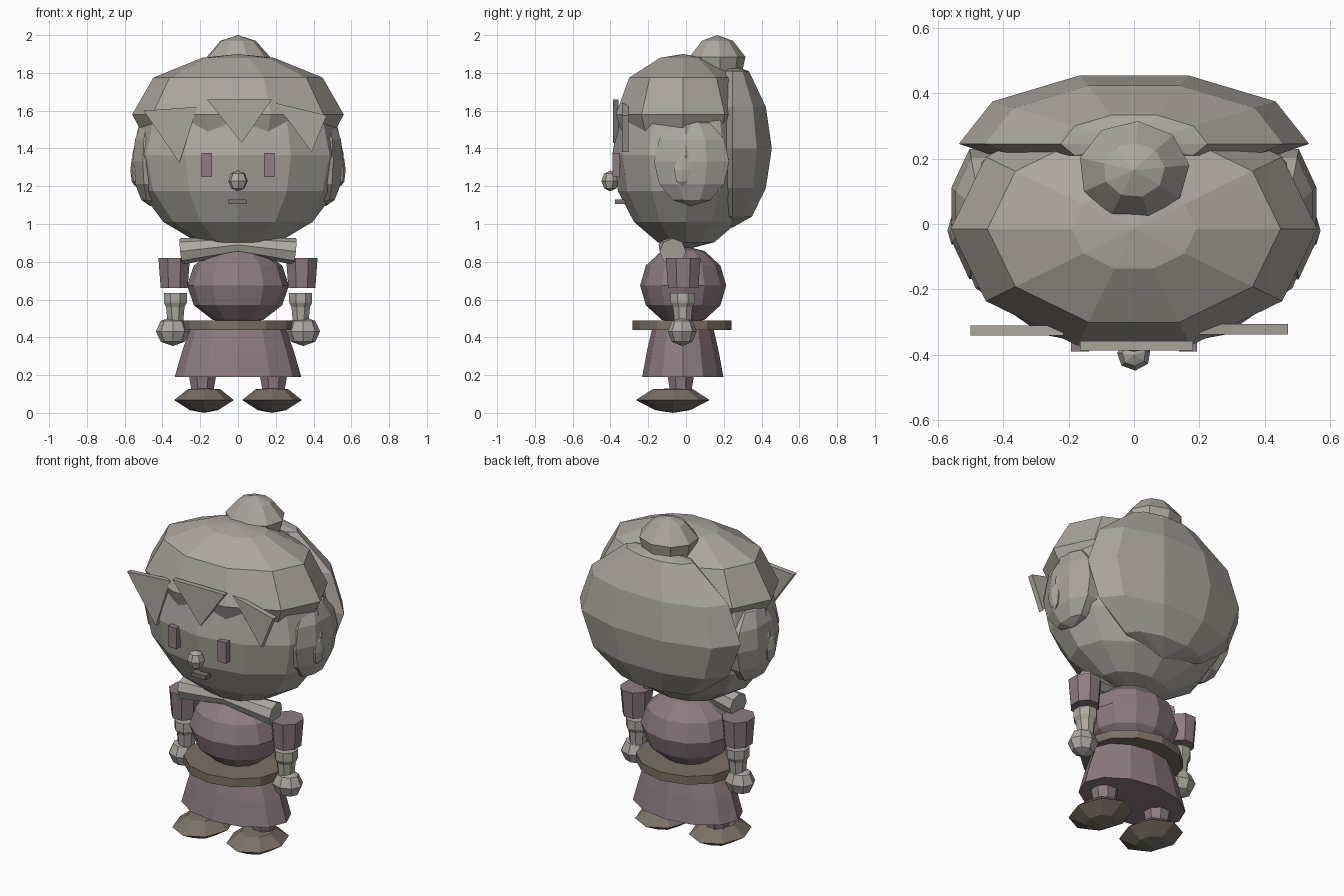
import bpy, bmesh, math
from mathutils import Vector

if "Cube" in bpy.data.objects:
    bpy.data.objects.remove(bpy.data.objects["Cube"])


def mat(name, rgb):
    m = bpy.data.materials.new(name)
    m.diffuse_color = (*rgb, 1)
    m.use_nodes = True
    m.node_tree.nodes["Principled BSDF"].inputs["Base Color"].default_value = m.diffuse_color
    return m


HAIR = mat("ash hair", (0.41, 0.38, 0.34))
SKIN = mat("pale skin", (0.42, 0.40, 0.355))
CLOTH = mat("mauve cloth", (0.27, 0.20, 0.22))
LEATHER = mat("brown leather", (0.20, 0.165, 0.13))


def finish(name, bm, material):
    bmesh.ops.recalc_face_normals(bm, faces=bm.faces)
    me = bpy.data.meshes.new(name)
    bm.to_mesh(me)
    bm.free()
    me.materials.append(material)
    ob = bpy.data.objects.new(name, me)
    bpy.context.collection.objects.link(ob)
    return ob


def lathe(name, material, x, y, rx, ry, profile, n=10, phase=0.0, min_y=None):
    """Elliptical rings from (z, radius factor) pairs, closed at both ends."""
    bm = bmesh.new()
    rings = []
    for z, f in profile:
        count = 1 if f == 0 else n
        ring = []
        for i in range(count):
            a = phase + 2 * math.pi * i / n
            py = y + ry * f * math.sin(a)
            if min_y is not None:
                py = max(py, min_y)
            ring.append(bm.verts.new((x + rx * f * math.cos(a), py, z)))
        rings.append(ring)
    for a, b in zip(rings, rings[1:]):
        for i in range(n):
            j = (i + 1) % n
            if len(a) == 1:
                bm.faces.new((a[0], b[j], b[i]))
            elif len(b) == 1:
                bm.faces.new((a[i], a[j], b[0]))
            else:
                bm.faces.new((a[i], a[j], b[j], b[i]))
    for end in (rings[0], rings[-1]):
        if len(end) > 1:
            bm.faces.new(end)
    return finish(name, bm, material)


def ball(name, material, c, r, n=10, stacks=6, phase=0.0):
    profile = []
    for k in range(stacks + 1):
        t = math.pi * k / stacks
        f = 0 if k in (0, stacks) else math.sin(t)
        profile.append((c[2] - r[2] * math.cos(t), f))
    return lathe(name, material, c[0], c[1], r[0], r[1], profile, n, phase)


def plate(name, material, points, y0, y1):
    """Flat outline in x and z, extruded from y0 to y1."""
    bm = bmesh.new()
    a = [bm.verts.new((x, y0, z)) for x, z in points]
    b = [bm.verts.new((x, y1, z)) for x, z in points]
    bm.faces.new(a)
    bm.faces.new(b[::-1])
    for i in range(len(a)):
        j = (i + 1) % len(a)
        bm.faces.new((a[i], b[i], b[j], a[j]))
    return finish(name, bm, material)


def box(name, material, x0, x1, z0, z1, y0, y1):
    return plate(name, material, [(x0, z0), (x1, z0), (x1, z1), (x0, z1)], y0, y1)


def cone_between(name, material, p, q, r0, r1, n=8):
    p, q = Vector(p), Vector(q)
    bm = bmesh.new()
    bmesh.ops.create_cone(bm, cap_ends=True, segments=n, radius1=r0, radius2=r1,
                          depth=(q - p).length)
    rot = (q - p).to_track_quat('Z', 'Y')
    for v in bm.verts:
        v.co = rot @ v.co + (p + q) / 2
    return finish(name, bm, material)


# Head with hair cap, rear hair and bun
ball("head", SKIN, (0, 0, 1.365), (0.56, 0.39, 0.50), 12, 8)
lathe("hair_cap", HAIR, 0, -0.015, 0.56, 0.375,
      [(1.39, 0.82), (1.58, 1.0), (1.775, 0.80), (1.88, 0.34), (1.90, 0)])
lathe("rear_hair", HAIR, 0, 0.245, 0.535, 0.22,
      [(0.98, 0), (1.04, 0.5), (1.19, 0.85), (1.40, 1.0),
       (1.62, 0.85), (1.81, 0.42), (1.84, 0)], min_y=0.21)
lathe("hair_bun", HAIR, 0, 0.165, 0.17, 0.15,
      [(1.78, 0.85), (1.885, 1.0), (1.97, 0.56), (2.0, 0)], 9, 0.1)

# Fringe points
plate("left_fringe", HAIR, [(-0.50, 1.60), (-0.215, 1.62), (-0.31, 1.325)], -0.34, -0.31)
plate("middle_fringe", HAIR, [(-0.165, 1.66), (0.18, 1.66), (0.02, 1.43)], -0.387, -0.357)
plate("right_fringe", HAIR, [(0.20, 1.64), (0.47, 1.575), (0.39, 1.38)], -0.338, -0.305)

# Nose and mouth
ball("nose", SKIN, (0, -0.40, 1.228), (0.052, 0.048, 0.055), 7, 4, 0.3)
box("mouth", LEATHER, -0.05, 0.045, 1.105, 1.13, -0.375, -0.32)

# Torso, skirt and belt
ball("torso", CLOTH, (0, -0.015, 0.675), (0.27, 0.228, 0.21), 12, 6)
lathe("skirt", CLOTH, 0, -0.017, 0.335, 0.215,
      [(0.19, 1.0), (0.33, 0.88), (0.46, 0.74)], 12)
lathe("belt", LEATHER, 0, -0.02, 0.295, 0.262, [(0.44, 1.0), (0.49, 1.0)], 12)

# Mirrored parts
for s, side in ((-1, "left"), (1, "right")):
    box(side + "_eye", CLOTH, s * 0.165 - 0.028, s * 0.165 + 0.028,
        1.25, 1.375, -0.39, -0.35)
    ball(side + "_side_hair", HAIR, (s * 0.465, 0.03, 1.33), (0.10, 0.215, 0.235), 8, 6, 0.39)
    ball(side + "_ear", SKIN, (s * 0.545, -0.02, 1.285), (0.025, 0.05, 0.085), 6, 4)
    cone_between(side + "_collar", SKIN, (-s * 0.01, -0.10, 0.89),
                 (s * 0.30, -0.07, 0.855), 0.045, 0.07)
    lathe(side + "_sleeve", CLOTH, s * 0.338, -0.015, 0.09, 0.10,
          [(0.66, 0.86), (0.82, 1.0)], 8, math.pi / 8)
    lathe(side + "_forearm", SKIN, s * 0.332, -0.017, 0.066, 0.07,
          [(0.48, 0.68), (0.56, 0.8), (0.585, 1.0), (0.635, 1.0)], 8, math.pi / 8)
    ball(side + "_hand", SKIN, (s * 0.345, -0.02, 0.432), (0.09, 0.077, 0.078), 8, 4)
    lathe(side + "_leg", CLOTH, s * 0.188, -0.028, 0.08, 0.078,
          [(0.10, 0.75), (0.21, 1.0)], 8, math.pi / 8)
    lathe(side + "_shoe", LEATHER, s * 0.18, -0.07, 0.158, 0.195,
          [(0.0, 0), (0.015, 0.48), (0.068, 1.0), (0.125, 0.55), (0.13, 0)], 8)
